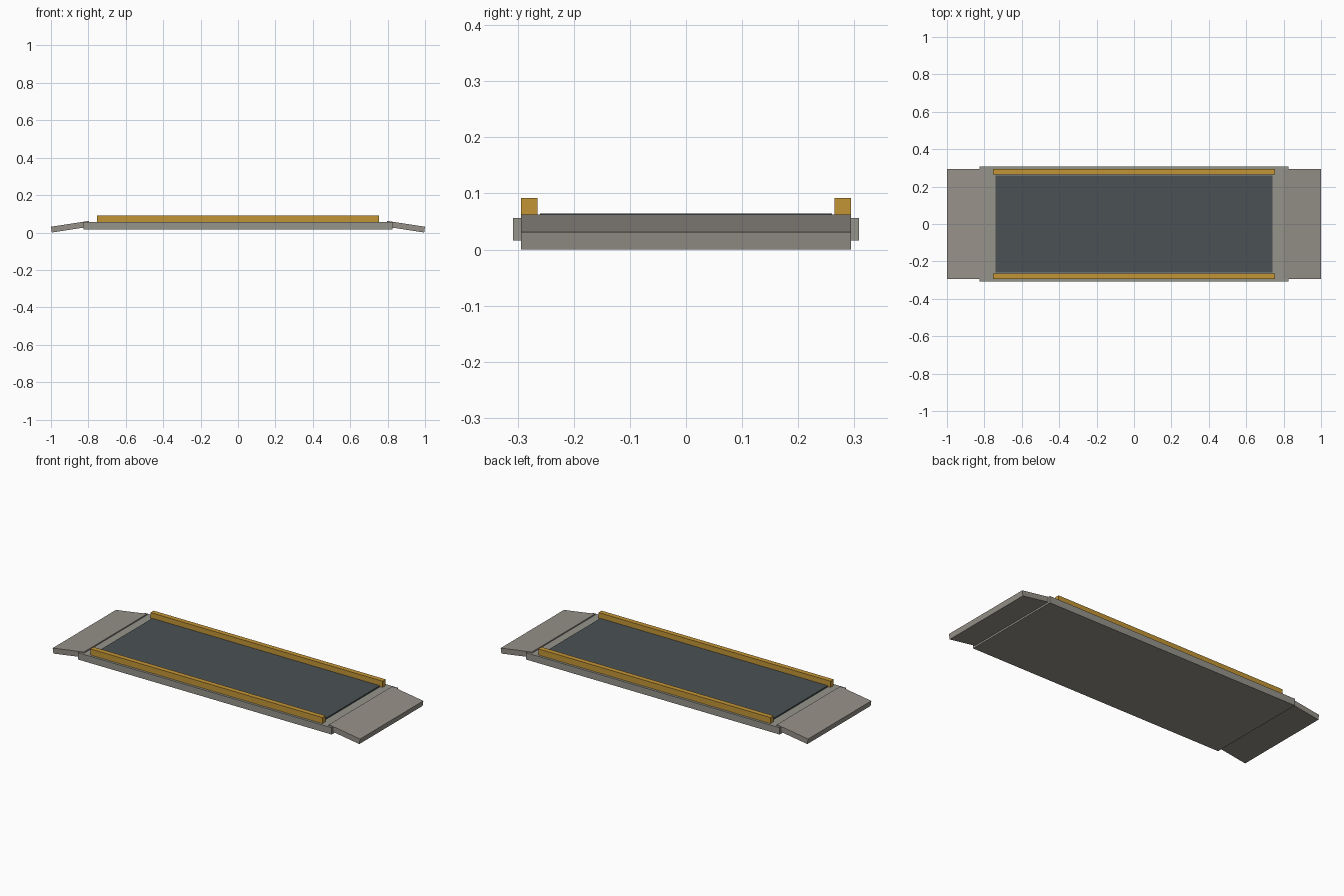
import bpy
from math import atan2, hypot, cos, sin
from mathutils import Matrix

cube = bpy.data.objects.get("Cube")
if cube:
    bpy.data.objects.remove(cube, do_unlink=True)


def material(name, rgb):
    mat = bpy.data.materials.new(name)
    mat.use_nodes = True
    mat.diffuse_color = (*rgb, 1)
    bsdf = next(n for n in mat.node_tree.nodes if n.type == 'BSDF_PRINCIPLED')
    bsdf.inputs["Base Color"].default_value = (*rgb, 1)
    return mat


def box(name, size, center, mat, tilt=0.0):
    bpy.ops.mesh.primitive_cube_add(size=1)
    obj = bpy.context.object
    obj.name = name
    turn = Matrix.Rotation(tilt, 4, 'Y')
    obj.data.transform(turn @ Matrix.Diagonal((*size, 1)))
    obj.location = center
    obj.data.materials.append(mat)
    return obj


deck_grey = material("deck grey", (0.30, 0.295, 0.26))
ramp_grey = material("ramp grey", (0.305, 0.283, 0.25))
mat_slate = material("dark slate", (0.069, 0.084, 0.091))
curb_yellow = material("ochre yellow", (0.552, 0.301, 0.036))

# Main platform and the thin tread surface on it
box("platform", (1.65, 0.616, 0.04), (0, 0, 0.036), deck_grey)
box("tread_panel", (1.48, 0.52, 0.009), (0, 0, 0.0595), mat_slate)

# Raised guide curbs along both long edges
for name, side in (("front_curb", -1), ("back_curb", 1)):
    box(name, (1.51, 0.029, 0.037), (0, side * 0.2795, 0.0735), curb_yellow)

# Sloped entry ramps: top edge runs from the platform down to the outer end
run, drop, rise = 0.203, 0.031, 0.031
angle = atan2(drop, run)
thick = rise / cos(angle)
center_x = 1 - run / 2 - thick / 2 * sin(angle)
for name, side in (("right_ramp", -1), ("left_ramp", 1)):
    box(name, (hypot(run, drop), 0.588, thick),
        (side * center_x, 0, (drop + rise) / 2), ramp_grey, side * angle)
